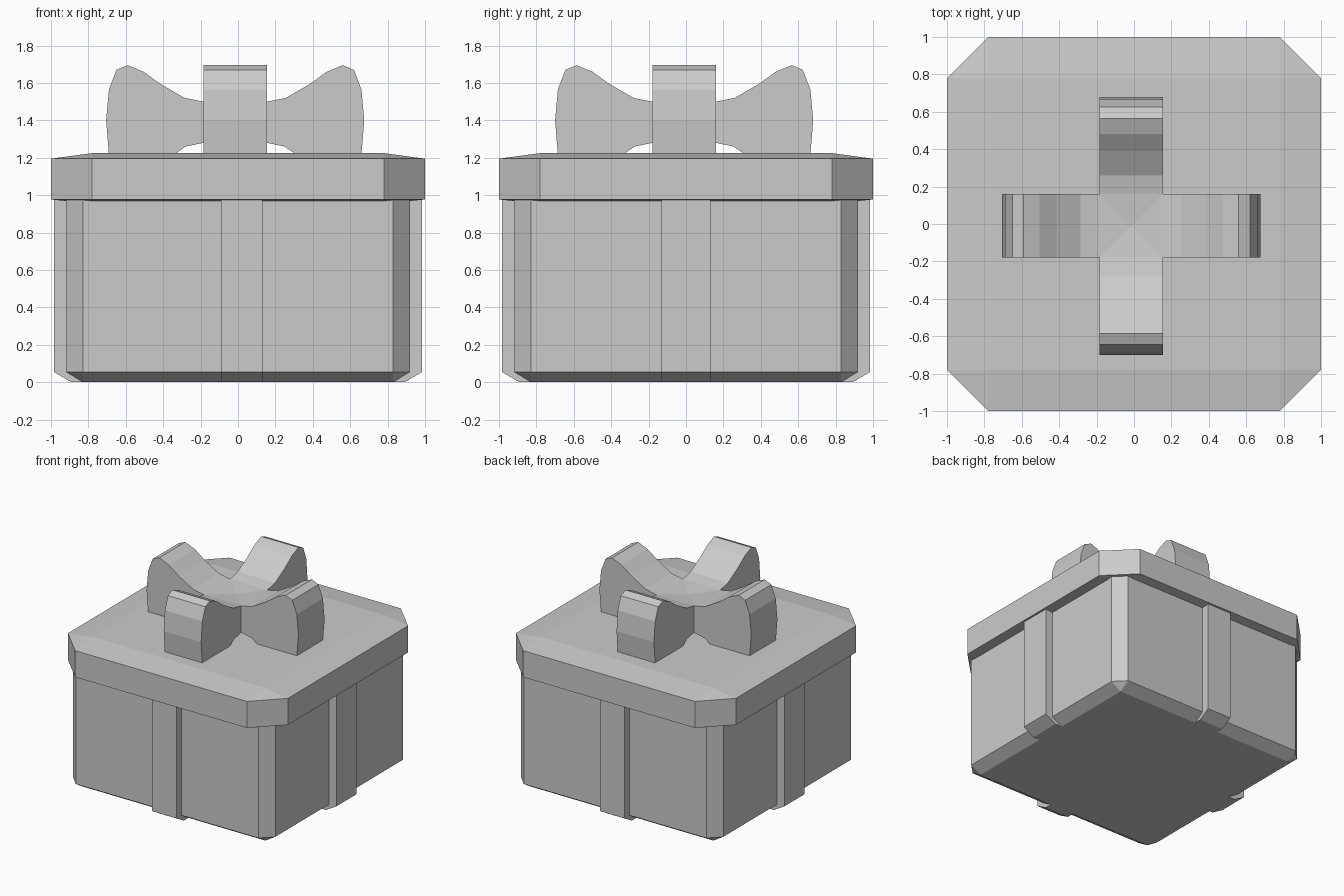
import bpy, bmesh
from math import pi
from mathutils import Matrix, Vector

if "Cube" in bpy.data.objects:
    bpy.data.objects.remove(bpy.data.objects["Cube"])


def finish(name, bm):
    bmesh.ops.recalc_face_normals(bm, faces=bm.faces)
    mesh = bpy.data.meshes.new(name)
    bm.to_mesh(mesh)
    bm.free()
    obj = bpy.data.objects.new(name, mesh)
    bpy.context.collection.objects.link(obj)
    return obj


def octagon_block(name, outer, inner, z_side, z_bottom=None, z_top=None):
    """Corner-cut block; an end with its own height slopes in to an inner square."""
    o, i = outer, inner
    ring = [(i, -o), (o, -i), (o, i), (i, o), (-i, o), (-o, i), (-o, -i), (-i, -o)]
    bm = bmesh.new()
    for z_ring, z_end in ((z_side[0], z_bottom), (z_side[1], z_top)):
        for x, y in ring:
            bm.verts.new((x, y, z_ring))
        if z_end is not None:
            for x in (-i, i):
                for y in (-i, i):
                    bm.verts.new((x, y, z_end))
    result = bmesh.ops.convex_hull(bm, input=bm.verts)
    bmesh.ops.dissolve_limit(bm, angle_limit=0.01, verts=bm.verts, edges=bm.edges)
    return finish(name, bm)


def extrude_profile(name, profile, y0, y1, angle, offset=(0, 0, 0)):
    """Extrude an (x, z) profile from y0 to y1, then turn it about z."""
    bm = bmesh.new()
    face = bm.faces.new([bm.verts.new((x, y0, z)) for x, z in profile])
    new = bmesh.ops.extrude_face_region(bm, geom=[face])["geom"]
    verts = [g for g in new if isinstance(g, bmesh.types.BMVert)]
    bmesh.ops.translate(bm, verts=verts, vec=(0, y1 - y0, 0))
    bmesh.ops.transform(bm, verts=bm.verts,
                        matrix=Matrix.Translation(Vector(offset)) @ Matrix.Rotation(angle, 4, 'Z'))
    return finish(name, bm)


# Box and its overhanging lid
octagon_block("box", 0.92, 0.83, (0.055, 0.975), z_bottom=0.0)
octagon_block("lid", 1.0, 0.78, (0.977, 1.195), z_bottom=0.955, z_top=1.225)

# Ribbon bands on the four walls
band = [(0.985, 0.975), (0.985, 0.055), (0.89, 0.0), (0.83, 0.0), (0.91, 0.055), (0.91, 0.975)]
for side, angle, y0, y1 in (("right", 0, -0.13, 0.13), ("back", pi / 2, -0.09, 0.13),
                            ("left", pi, -0.13, 0.13), ("front", -pi / 2, -0.09, 0.13)):
    extrude_profile("ribbon_" + side, band, y0, y1, angle)

# Bow: two crossed solid strips with a pinched middle
half_top = [(0.17, 1.50), (0.27, 1.52), (0.40, 1.595), (0.49, 1.66), (0.575, 1.695),
            (0.635, 1.67), (0.675, 1.565), (0.69, 1.40), (0.675, 1.215)]
half_bottom = [(0.33, 1.215), (0.265, 1.26), (0.17, 1.28)]
half = half_top + half_bottom
bow = [(0, 1.485)] + half + [(0, 1.29)] + [(-x, z) for x, z in reversed(half)]
for name, angle in (("bow_side_loops", 0), ("bow_front_loops", pi / 2)):
    extrude_profile(name, bow, -0.17, 0.17, angle, (-0.015, -0.01, 0))
